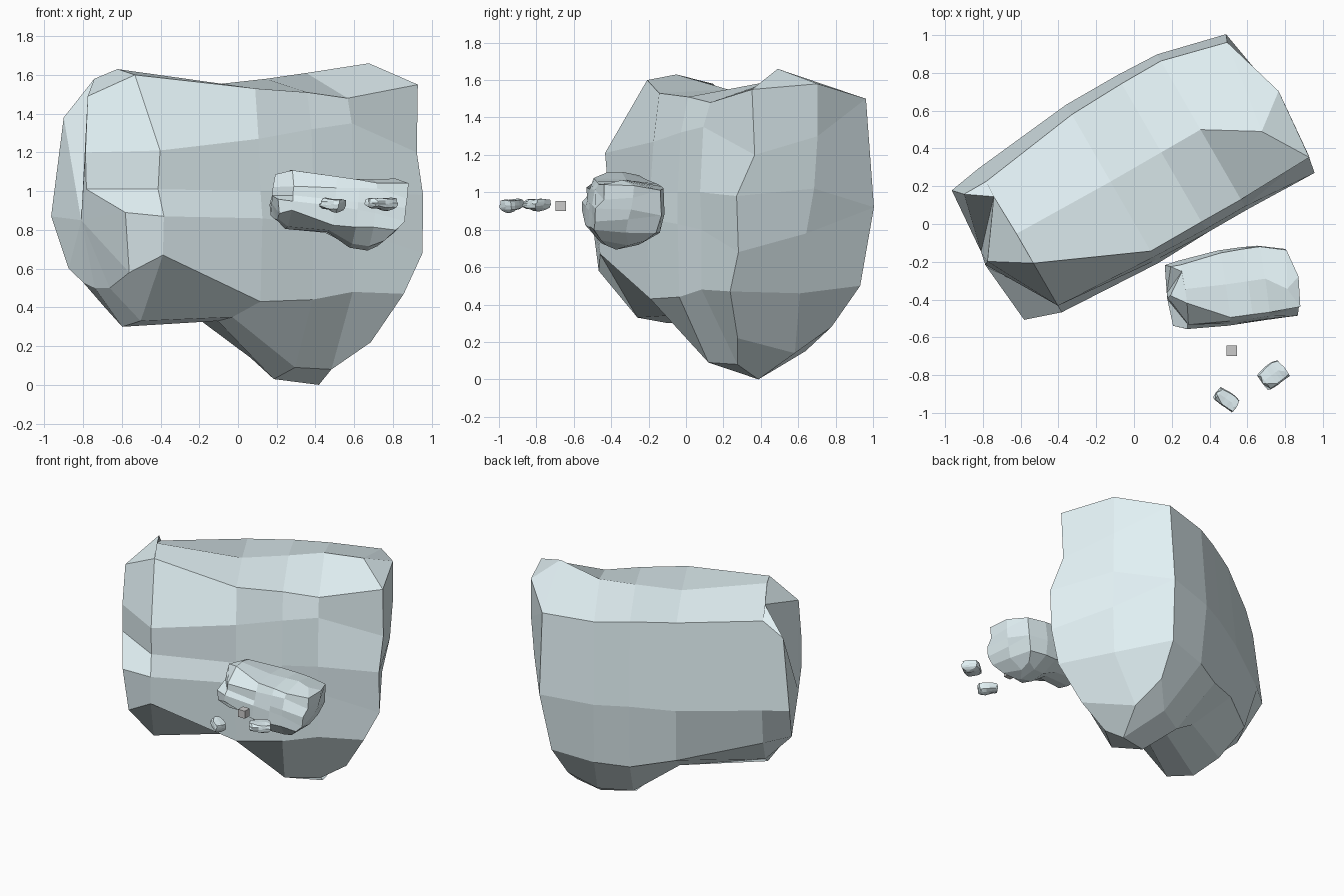
import bpy, bmesh
from math import radians

if "Cube" in bpy.data.objects:
    bpy.data.objects.remove(bpy.data.objects["Cube"])

rock_mat = bpy.data.materials.new("pale_rock")
rock_mat.diffuse_color = (0.76, 0.88, 0.91, 1)
rock_mat.use_nodes = True
rock_mat.node_tree.nodes["Principled BSDF"].inputs["Base Color"].default_value = rock_mat.diffuse_color

# Rock cross-sections (depth, height) along its length:
# front top -> down the front -> under -> up the back -> top middle
STATIONS = [-0.865, -0.69, -0.12, 0.19, 0.43, 0.84]
SECTIONS = [
    [(0, 1.49), (-.01, 1.2), (-.02, 1.01), (-.365, .89), (-.34, .58), (-.1, .5),
     (.05, .5), (.15, .53), (.24, .6), (.42, .87), (.37, 1.38), (.28, 1.58)],
    [(-.13, 1.6), (-.39, 1.21), (-.37, 1.01), (-.43, .87), (-.42, .67), (-.19, .33),
     (0, .3), (.18, .4), (.36, .6), (.45, .88), (.37, 1.5), (.05, 1.63)],
    [(-.385, 1.53), (-.42, 1.27), (-.44, 1.0), (-.46, .86), (-.44, .43), (-.15, .35),
     (0, .33), (.2, .34), (.47, .5), (.51, .88), (.45, 1.5), (.04, 1.55)],
    [(-.385, 1.51), (-.43, 1.32), (-.45, 1.0), (-.45, .83), (-.44, .44), (-.26, .09),
     (-.04, .03), (.2, .14), (.47, .44), (.51, .9), (.46, 1.5), (.04, 1.58)],
    [(-.387, 1.48), (-.43, 1.35), (-.45, 1.0), (-.44, .8), (-.44, .48), (-.22, .08),
     (-.09, 0), (.2, .15), (.46, .46), (.5, .9), (.46, 1.49), (.04, 1.61)],
    [(-.375, 1.55), (-.36, 1.2), (-.46, .98), (-.45, .68), (-.44, .47), (-.32, .22),
     (.05, .14), (.25, .28), (.37, .5), (.41, .92), (.37, 1.5), (-.13, 1.66)],
]
# Upright ridge splitting the right end
RIDGE = [(.89, .01, 1.58), (.89, .01, 1.3), (.87, 0, 1.02), (.82, -.02, .78), (.77, -.03, .46)]


def rock_mesh():
    bm = bmesh.new()
    last = len(STATIONS) - 1
    rings = []
    for i, (u, section) in enumerate(zip(STATIONS, SECTIONS)):
        side = -1 if i == 0 else 1 if i == last else 0
        ring = []
        for v, z in section:
            # the two ends bow outwards and pull in at the bottom, top and back
            bow = 0.05 * (1 - (v / 0.45) ** 2) - 0.6 * max(0, 0.65 - z)
            if v > -0.3:
                bow -= 0.95 * max(0, z - 1.47)
            if side > 0:
                bow -= 0.12 * max(0, v)
            elif v > 0.1:
                bow -= 0.2 * max(0, z - 1.1)
            ring.append(bm.verts.new((u + side * bow, v, z)))
        rings.append(ring)
    n = len(SECTIONS[0])
    for a, b in zip(rings, rings[1:]):
        for k in range(n):
            j = (k + 1) % n
            bm.faces.new((a[k], a[j], b[j], b[k]))
    # left end: facets around a low tip
    tip = bm.verts.new((-0.9, 0.06, 0.85))
    for k in range(n):
        bm.faces.new((rings[0][k], rings[0][(k + 1) % n], tip))
    # right end: front and back facets either side of the ridge
    f = rings[-1]
    r = [bm.verts.new(p) for p in RIDGE] + [f[6]]
    for k in range(5):
        bm.faces.new((f[k], f[k + 1], r[k + 1], r[k]))
    for face in ((f[0], r[0], f[11]), (f[11], r[0], f[10]), (f[10], r[0], r[1]),
                 (f[10], r[1], r[2], f[9]), (f[9], r[2], r[3]),
                 (f[9], r[3], r[4], f[8]), (f[8], r[4], f[6], f[7])):
        bm.faces.new(face)
    bmesh.ops.recalc_face_normals(bm, faces=bm.faces)
    mesh = bpy.data.meshes.new("rock")
    bm.to_mesh(mesh)
    bm.free()
    mesh.materials.append(rock_mat)
    return mesh


def place_rock(name, mesh, loc, scale, yaw, tilt=0, roll=0):
    ob = bpy.data.objects.new(name, mesh)
    ob.location = loc
    ob.scale = scale
    ob.rotation_euler = (radians(roll), radians(tilt), radians(yaw))
    bpy.context.collection.objects.link(ob)


# One rock shape, reused at four sizes
rock = rock_mesh()
place_rock("large_rock", rock, (0, .25, 0), (1, 1, 1), 30)
place_rock("medium_rock", rock, (.5, -.36, .708), (.385, .415, .232), 8, 6, -4)
place_rock("small_rock_right", rock, (.738, -.8, .897), (.08, .122, .042), 37)
place_rock("small_rock_left", rock, (.487, -.928, .89), (.074, .085, .045), -35, 4)

# Small grey cube between the rocks
bpy.ops.mesh.primitive_cube_add(size=0.055, location=(.517, -.67, .927))
bpy.context.object.name = "small_cube"
